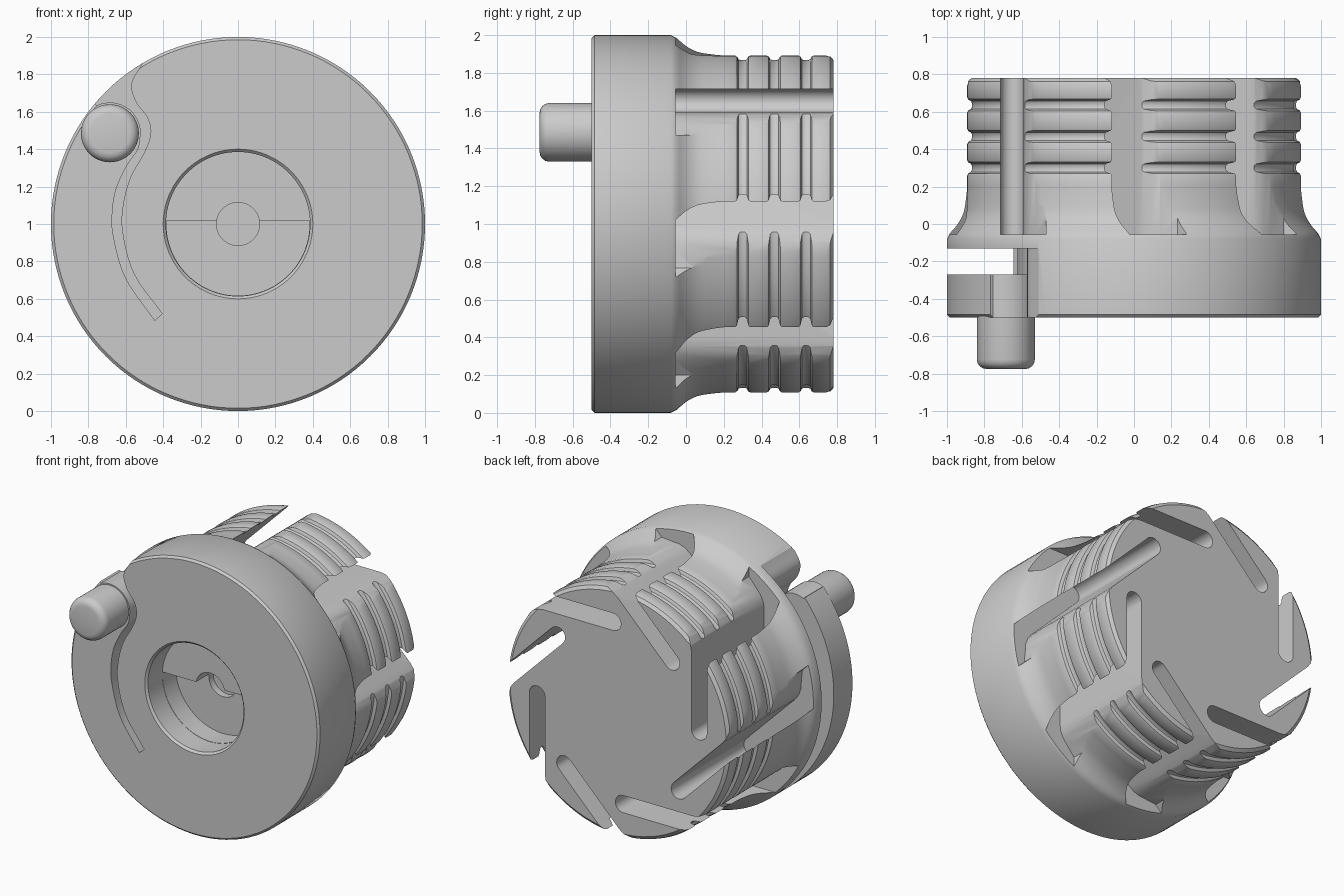
import bpy, bmesh, math
from mathutils import Matrix, Vector

cube = bpy.data.objects.get("Cube")
if cube:
    bpy.data.objects.remove(cube, do_unlink=True)

grey = bpy.data.materials.new("plain_grey")
grey.use_nodes = True
colour = (0.6, 0.6, 0.6, 1)
grey.diffuse_color = colour
grey.node_tree.nodes["Principled BSDF"].inputs["Base Color"].default_value = colour

CENTRE = Matrix.Translation((0, 0, 1))


def make_object(name, bm):
    bmesh.ops.recalc_face_normals(bm, faces=bm.faces)
    mesh = bpy.data.meshes.new(name)
    bm.to_mesh(mesh)
    bm.free()
    mesh.materials.append(grey)
    ob = bpy.data.objects.new(name, mesh)
    bpy.context.collection.objects.link(ob)
    return ob


def lathe(name, profile, steps, centre=(0, 0, 1)):
    """Spin (radius, y) points around the y axis."""
    bm = bmesh.new()
    verts = [bm.verts.new((r, y, 0)) for r, y in profile]
    edges = [bm.edges.new(pair) for pair in zip(verts, verts[1:])]
    bmesh.ops.spin(bm, geom=verts + edges, cent=(0, 0, 0), axis=(0, 1, 0),
                   angle=math.tau, steps=steps)
    bmesh.ops.remove_doubles(bm, verts=bm.verts, dist=1e-5)
    bm.transform(Matrix.Translation(centre))
    return make_object(name, bm)


def prism(name, outline, y0, y1, copies=1):
    """Extrude an (x, z) outline along y, repeated around the axis."""
    bm = bmesh.new()
    for i in range(copies):
        turn = CENTRE @ Matrix.Rotation(math.tau * i / copies, 4, 'Y')
        rings = [[bm.verts.new(turn @ Vector((x, y, z))) for x, z in outline] for y in (y0, y1)]
        bm.faces.new(rings[0])
        bm.faces.new(rings[1][::-1])
        n = len(outline)
        for k in range(n):
            j = (k + 1) % n
            bm.faces.new((rings[0][j], rings[0][k], rings[1][k], rings[1][j]))
    return make_object(name, bm)


def smooth_path(points, steps=5):
    """Curve running through all the given points."""
    pts = [Vector(p) for p in points]
    pts = [2 * pts[0] - pts[1]] + pts + [2 * pts[-1] - pts[-2]]
    out = []
    for a, b, c, d in zip(pts, pts[1:], pts[2:], pts[3:]):
        for k in range(steps):
            t = k / steps
            out.append(0.5 * (2 * b + (c - a) * t + (2 * a - 5 * b + 4 * c - d) * t ** 2
                              + (3 * b - a - 3 * c + d) * t ** 3))
    return [tuple(p) for p in out] + [tuple(pts[-2])]


def arc(cx, cz, r, a0, a1, n):
    angles = [math.radians(a0 + (a1 - a0) * i / n) for i in range(n + 1)]
    return [(cx + r * math.cos(a), cz + r * math.sin(a)) for a in angles]


def cut(ob, cutter):
    mod = ob.modifiers.new("cut", 'BOOLEAN')
    mod.operation, mod.solver, mod.object = 'DIFFERENCE', 'EXACT', cutter
    graph = bpy.context.evaluated_depsgraph_get()
    mesh = bpy.data.meshes.new_from_object(ob.evaluated_get(graph))
    ob.modifiers.clear()
    ob.data = mesh
    bpy.data.objects.remove(cutter, do_unlink=True)


# Turned body: recess, flange, flared neck and ringed grip
profile = [(0, -0.32), (0.385, -0.32), (0.385, -0.485), (0.4, -0.5),
           (0.985, -0.5), (1, -0.485), (1, -0.08)]
profile += smooth_path([(0.985, -0.05), (0.945, 0), (0.917, 0.06), (0.905, 0.14), (0.9, 0.2)], 3)
for y in (0.3, 0.468, 0.636):
    half = [(0.9, 0.04), (0.895, 0.031), (0.884, 0.026), (0.874, 0.022), (0.868, 0.011)]
    profile += [(r, y - d) for r, d in half] + [(r, y + d) for r, d in half[::-1]]
profile += [(0.9, 0.74), (0.893, 0.763), (0.87, 0.78), (0, 0.78)]
body = lathe("dial_body", profile, 128)

# Eight slanted grip slots, each with one rounded lip
slot = arc(-0.652, 0.04, 0.0625, 180, 360, 12)
slot += [(-0.59, 0.6), (-0.583, 0.645), (-0.562, 0.69), (-0.53, 0.727),
         (-0.47, 0.8), (-0.47, 1.2), (-0.715, 1.2)]
cut(body, prism("slot_cutter", slot, -0.055, 0.9, 8))

# Stepped shaft recess: deeper lower half and centre hole
cut(body, prism("half_cutter", arc(0, 0, 0.383, 177, 363, 48), -0.4, -0.17))
cut(body, prism("hole_cutter", arc(0, 0, 0.115, 0, 354, 59), -0.4, -0.12))

# Spring latch arm: curved slit through the flange face
body_side = smooth_path([(-0.44, 1.0), (-0.51, 0.86), (-0.57, 0.75), (-0.545, 0.65),
                         (-0.485, 0.57), (-0.467, 0.48), (-0.505, 0.375), (-0.575, 0.25),
                         (-0.615, 0.1), (-0.617, -0.05), (-0.555, -0.27), (-0.405, -0.48)])
arm_side = smooth_path([(-0.445, -0.515), (-0.6, -0.29), (-0.665, -0.07), (-0.672, 0.06),
                        (-0.65, 0.19), (-0.595, 0.31), (-0.535, 0.4), (-0.52, 0.485)])
arm_tip = arc(-0.685, 0.485, 0.165, 8, 115, 10)
slit = body_side + arm_side + arm_tip + [(-0.86, 0.7), (-0.7, 1.0)]
cut(body, prism("slit_cutter", slit, -0.6, -0.13))

# Gap behind the latch arm
gap = [(x + 0.02, z) for x, z in arm_side]
gap += [(-0.53, 0.6), (-0.61, 0.72), (-0.66, 0.9), (-1.3, 0.9), (-1.3, -1.0), (-0.85, -1.0)]
cut(body, prism("gap_cutter", gap, -0.27, -0.131))

# Thumb pin on the arm tip
pin_profile = [(0, -0.775), (0.105, -0.775), (0.124, -0.771), (0.14, -0.76),
               (0.151, -0.744), (0.155, -0.725), (0.155, -0.3), (0, -0.3)]
pin = lathe("thumb_pin", pin_profile, 48, (-0.685, 0, 1.485))

for ob in (body, pin):
    bpy.ops.object.select_all(action='DESELECT')
    ob.select_set(True)
    bpy.context.view_layer.objects.active = ob
    bpy.ops.object.shade_smooth_by_angle(angle=math.radians(32))
